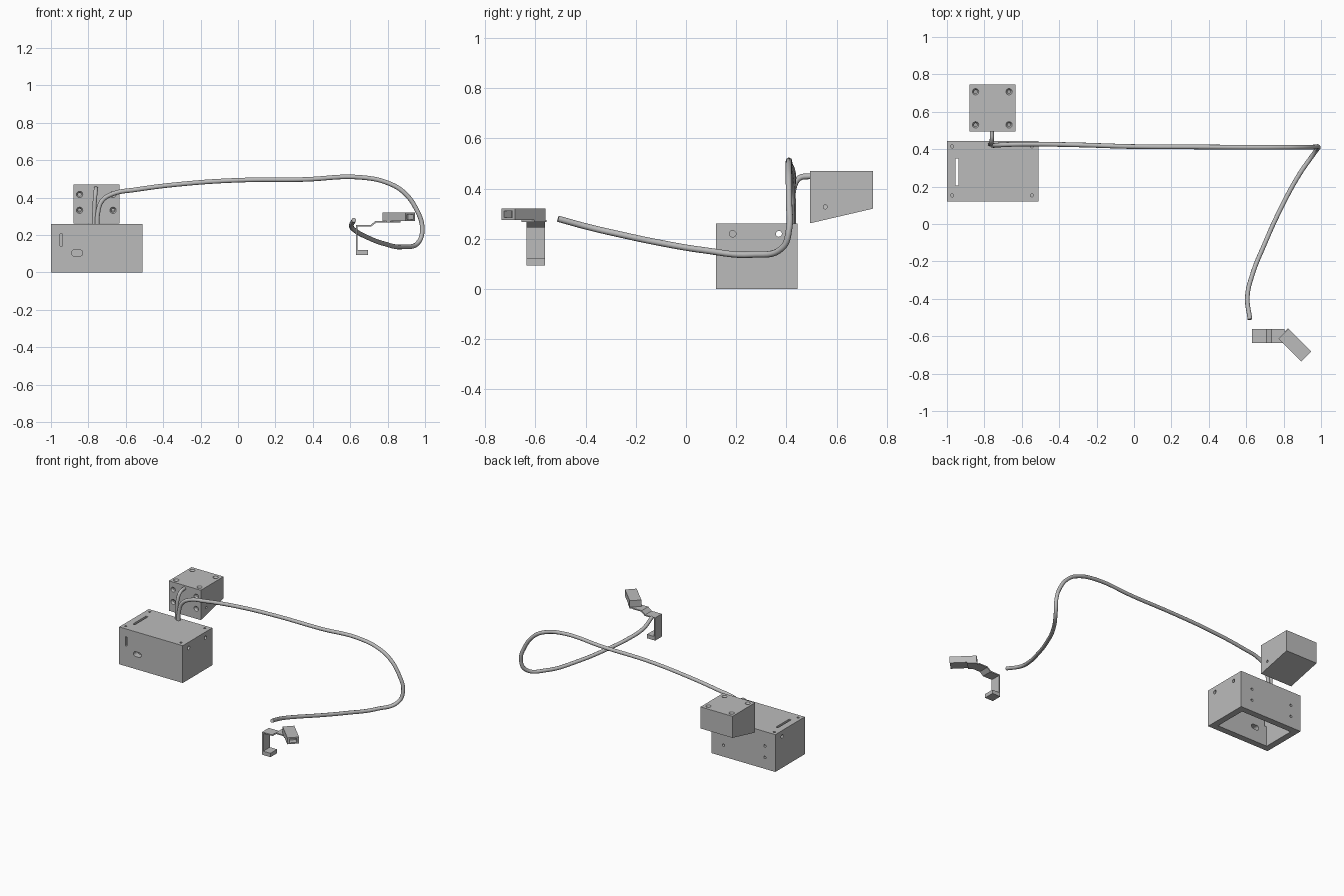
import bpy, bmesh, math
from mathutils import Matrix, Vector

if "Cube" in bpy.data.objects:
    bpy.data.objects.remove(bpy.data.objects["Cube"])

grey = bpy.data.materials.new("plain grey")
grey.diffuse_color = (0.5, 0.5, 0.5, 1)
grey.use_nodes = True
grey.node_tree.nodes["Principled BSDF"].inputs["Base Color"].default_value = grey.diffuse_color


def finish(bm, name):
    bmesh.ops.recalc_face_normals(bm, faces=bm.faces)
    me = bpy.data.meshes.new(name)
    bm.to_mesh(me)
    bm.free()
    me.materials.append(grey)
    ob = bpy.data.objects.new(name, me)
    bpy.context.collection.objects.link(ob)
    return ob


def box(name, lo, hi):
    lo, hi = Vector(lo), Vector(hi)
    bm = bmesh.new()
    bmesh.ops.create_cube(bm, size=1)
    for v in bm.verts:
        v.co = Vector([(lo[i] + hi[i]) / 2 + v.co[i] * (hi[i] - lo[i]) for i in range(3)])
    return finish(bm, name)


def prism(name, pts, a, b, axis):
    """Extrude a 2D outline from a to b; axis 'X' takes (y, z), 'Y' takes (x, z)."""
    bm = bmesh.new()
    place = (lambda p, d: (d, p[0], p[1])) if axis == 'X' else (lambda p, d: (p[0], d, p[1]))
    face = bm.faces.new([bm.verts.new(place(p, a)) for p in pts])
    out = bmesh.ops.extrude_face_region(bm, geom=[face])
    move = Vector((b - a, 0, 0) if axis == 'X' else (0, b - a, 0))
    bmesh.ops.translate(bm, vec=move, verts=[g for g in out['geom'] if isinstance(g, bmesh.types.BMVert)])
    return finish(bm, name)


def drill(center, axis, r1, depth, r2=None):
    """Cylinder or cone centred on a point, r2 being the radius at the + end."""
    turn = {'X': Matrix.Rotation(math.pi / 2, 4, 'Y'),
            'Y': Matrix.Rotation(-math.pi / 2, 4, 'X'), 'Z': Matrix()}[axis]
    bm = bmesh.new()
    bmesh.ops.create_cone(bm, cap_ends=True, segments=20, radius1=r1,
                          radius2=r1 if r2 is None else r2, depth=depth,
                          matrix=Matrix.Translation(center) @ turn)
    return finish(bm, "cutter")


def cut(target, *cutters):
    for c in cutters:
        c.hide_render = True
        m = target.modifiers.new("cut", 'BOOLEAN')
        m.operation, m.solver, m.object = 'DIFFERENCE', 'EXACT', c
        bpy.context.view_layer.objects.active = target
        bpy.ops.object.modifier_apply(modifier=m.name)
        bpy.data.objects.remove(c)


def slot(lo, hi):
    return box("cutter", lo, hi)


# Large enclosure, open underneath
case = box("large_enclosure", (-1, 0.12, 0), (-0.51, 0.445, 0.24))
cut(case, slot((-0.955, 0.165, -0.1), (-0.555, 0.40, 0.3)))
# front slots: upright one and rounded oval one
cut(case, slot((-0.953, 0.1, 0.142), (-0.938, 0.2, 0.205)))
oval = []
for i in range(20):
    a = math.tau * i / 20 + math.pi / 20
    oval.append((-0.86 + math.copysign(0.013, math.cos(a)) + 0.017 * math.cos(a), 0.104 + 0.017 * math.sin(a)))
cut(case, prism("cutter", oval, 0.1, 0.2, 'Y'))
# side and back screw holes
cut(case, drill((-0.53, 0.186, 0.22), 'X', 0.013, 0.1),
    drill((-0.755, 0.37, 0.22), 'X', 0.012, 0.6))
for x in (-0.60, -0.92):
    for z in (0.08, 0.16):
        cut(case, drill((x, 0.42, z), 'Y', 0.009, 0.1))

# Lid with corner holes and a long slot
lid = box("large_enclosure_lid", (-1, 0.12, 0.24), (-0.51, 0.445, 0.26))
cut(lid, slot((-0.954, 0.205, 0.2), (-0.938, 0.35, 0.3)))
for x in (-0.972, -0.546):
    for y in (0.153, 0.415):
        cut(lid, drill((x, y, 0.25), 'Z', 0.008, 0.1))

# Small enclosure with sloping underside
X0, X1 = -0.88, -0.633
small = prism("small_enclosure", [(0.495, 0.275), (0.745, 0.335), (0.745, 0.47), (0.495, 0.47)], X0, X1, 'X')
cut(small, prism("cutter", [(0.52, 0.2), (0.72, 0.2), (0.72, 0.445), (0.52, 0.445)], X0 + 0.025, X1 - 0.025, 'X'))
for x in (-0.847, -0.668):
    for y in (0.53, 0.707):
        cut(small, drill((x, y, 0.46), 'Z', 0.009, 0.08),
            drill((x, y, 0.465), 'Z', 0.009, 0.016, 0.019))
    for z in (0.332, 0.417):
        cut(small, drill((x, 0.5, z), 'Y', 0.009, 0.05),
            drill((x, 0.5, z), 'Y', 0.019, 0.016, 0.009))
cut(small, drill((X1, 0.555, 0.327), 'X', 0.008, 0.08))
prism("small_enclosure_base", [(0.495, 0.262), (0.745, 0.32), (0.745, 0.335), (0.495, 0.275)], X0, X1, 'X')


# Cables as swept round tubes
def cable(name, pts, r):
    cu = bpy.data.curves.new(name, 'CURVE')
    cu.dimensions = '3D'
    cu.bevel_depth, cu.bevel_resolution, cu.resolution_u = r, 3, 8
    cu.use_fill_caps = True
    sp = cu.splines.new('BEZIER')
    sp.bezier_points.add(len(pts) - 1)
    for bp, p in zip(sp.bezier_points, pts):
        bp.co = p
        bp.handle_left_type = bp.handle_right_type = 'AUTO'
    cu.materials.append(grey)
    ob = bpy.data.objects.new(name, cu)
    bpy.context.collection.objects.link(ob)
    return ob


cable("long_cable", [
    (-0.748, 0.42, 0.16), (-0.747, 0.42, 0.33), (-0.725, 0.422, 0.385), (-0.67, 0.425, 0.42),
    (-0.55, 0.427, 0.442), (-0.3, 0.423, 0.473), (0, 0.414, 0.493), (0.35, 0.412, 0.497),
    (0.66, 0.41, 0.508), (0.81, 0.41, 0.475), (0.89, 0.41, 0.425), (0.954, 0.411, 0.337),
    (0.985, 0.411, 0.24), (0.968, 0.385, 0.165), (0.884, 0.265, 0.137), (0.777, 0.067, 0.155),
    (0.697, -0.11, 0.185), (0.633, -0.27, 0.219), (0.606, -0.39, 0.247), (0.62, -0.51, 0.28)], 0.0125)
cable("short_cable", [
    (-0.772, 0.427, 0.16), (-0.768, 0.427, 0.33), (-0.764, 0.43, 0.405),
    (-0.76, 0.452, 0.442), (-0.76, 0.49, 0.449), (-0.76, 0.535, 0.449)], 0.0115)

# Bent clip strip: foot, post, step up
Y0, Y1 = -0.635, -0.562
prism("clip_strip", [
    (0.631, 0.094), (0.695, 0.094), (0.695, 0.121), (0.640, 0.121), (0.640, 0.245),
    (0.712, 0.245), (0.739, 0.267), (0.805, 0.267), (0.805, 0.275), (0.735, 0.275),
    (0.708, 0.253), (0.631, 0.253)], Y0, Y1, 'Y')

# Turned head with a recess in its end, on the short turned end of the strip
spin = Matrix.Translation((0.80, -0.587, 0)) @ Matrix.Rotation(-math.pi / 4, 4, 'Z')
head = box("clip_head", (0, -0.0375, 0.275), (0.171, 0.0375, 0.32))
cut(head, slot((0.13, -0.024, 0.284), (0.2, 0.024, 0.311)))
tab = box("clip_tab", (-0.005, -0.0375, 0.267), (0.06, 0.0375, 0.275))
for ob in (head, tab):
    ob.data.transform(spin)

# Smooth only the round drilled walls
for ob in bpy.context.collection.objects:
    if ob.type == 'MESH':
        bpy.ops.object.select_all(action='DESELECT')
        ob.select_set(True)
        bpy.context.view_layer.objects.active = ob
        bpy.ops.object.shade_smooth_by_angle(angle=math.radians(30))
